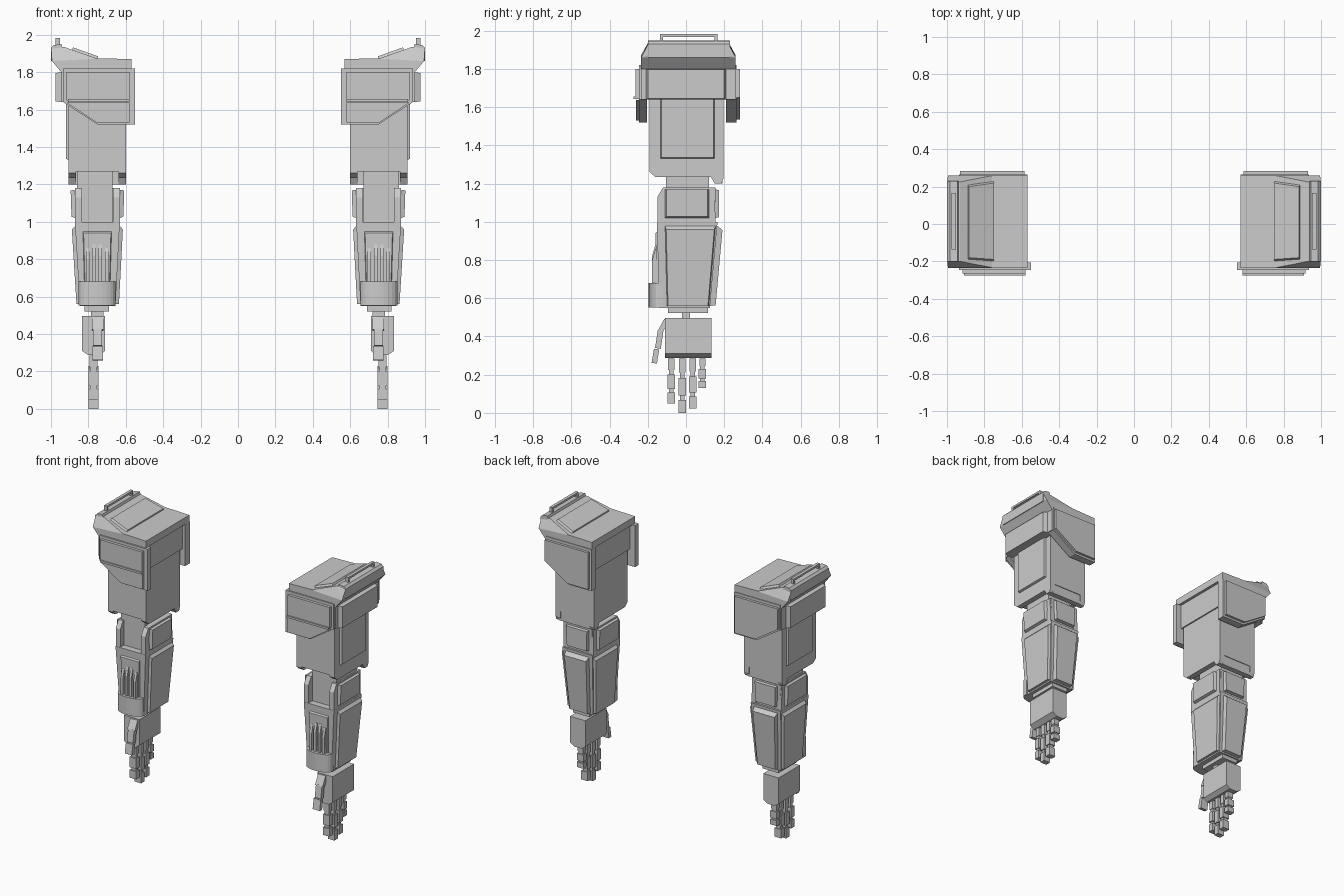
import bpy, bmesh, math
from mathutils import Vector


def finish(name, bm, mirror=True):
    bmesh.ops.recalc_face_normals(bm, faces=bm.faces)
    me = bpy.data.meshes.new(name)
    bm.to_mesh(me)
    bm.free()
    ob = bpy.data.objects.new(name, me)
    bpy.context.collection.objects.link(ob)
    ob.modifiers.new("other_arm", 'MIRROR').use_axis[0] = True
    return ob


def hull(name, pts):
    bm = bmesh.new()
    for p in pts:
        bm.verts.new(p)
    r = bmesh.ops.convex_hull(bm, input=bm.verts)
    junk = [g for g in r["geom_interior"] if isinstance(g, bmesh.types.BMVert)]
    bmesh.ops.delete(bm, geom=junk, context='VERTS')
    bmesh.ops.dissolve_limit(bm, angle_limit=0.02, verts=bm.verts, edges=bm.edges)
    return finish(name, bm)


def taper(name, low, high):
    # low / high = (x0, x1, y0, y1, z)
    return hull(name, [(x, y, s[4]) for s in (low, high) for x in s[:2] for y in s[2:4]])


def box(name, x0, x1, y0, y1, z0, z1):
    return taper(name, (x0, x1, y0, y1, z0), (x0, x1, y0, y1, z1))


def prism(name, prof, axis, a, b):
    # extrude a 2D profile along an axis; profile holds the other two coordinates
    put = {'x': lambda p, t: (t, p[0], p[1]), 'y': lambda p, t: (p[0], t, p[1]),
           'z': lambda p, t: (p[0], p[1], t)}[axis]
    bm = bmesh.new()
    A = [bm.verts.new(put(p, a)) for p in prof]
    B = [bm.verts.new(put(p, b)) for p in prof]
    bm.faces.new(A)
    bm.faces.new(B[::-1])
    n = len(prof)
    for i in range(n):
        bm.faces.new((A[i], A[(i + 1) % n], B[(i + 1) % n], B[i]))
    return finish(name, bm)


def panel(name, quad, off, inset=0.06):
    # raised armour panel with bevelled rim
    q = [Vector(p) for p in quad]
    c = sum(q, Vector()) / len(q)
    return hull(name, q + [p.lerp(c, inset) + Vector(off) for p in q])


# Shoulder armour: roof, side body and outer pad
hull("shoulder_roof_inner", [(x, y, z) for y in (-.235, .26) for x, z in
     ((.57, 1.82), (.57, 1.87), (.76, 1.875), (.94, 1.82))])
hull("shoulder_roof_outer",
     [(x, y, z) for y in (-.235, .26) for x, z in ((.75, 1.80), (.945, 1.80), (.995, 1.86), (.75, 1.872))]
     + [(x, y, z) for y in (-.20, .225) for x, z in ((.93, 1.935), (.998, 1.925), (.998, 1.87))])
panel("shoulder_roof_panel", [(.75, -.2, 1.868), (.75, .23, 1.868), (.89, .21, 1.918), (.89, -.19, 1.918)],
      (-.005, 0, .016), .05)
prism("shoulder_rim", [(.935, 1.92), (.945, 1.95), (.985, 1.945), (1.0, 1.93), (1.0, 1.86), (.98, 1.86)],
      'y', -.20, .23)
box("shoulder_body", .59, .945, -.235, .26, 1.64, 1.82)
panel("shoulder_side_pad", [(.945, -.21, 1.64), (.945, .21, 1.64), (.945, .21, 1.80), (.945, -.21, 1.80)],
      (.03, 0, 0), .05)
# Grab rail on the rim
box("shoulder_rail", .953, .975, -.135, .165, 1.968, 1.982)
for y in (-.135, .15):
    box("shoulder_rail_foot", .953, .975, y, y + .015, 1.93, 1.97)

# Front and back hanging plates
plate = [(.55, 1.82), (.55, 1.52), (.75, 1.52), (.935, 1.64), (.935, 1.82)]
prism("shoulder_front_plate", plate, 'y', -.245, -.205)
prism("shoulder_front_panel", [(.58, 1.80), (.58, 1.65), (.917, 1.65), (.917, 1.80)], 'y', -.265, -.24)
prism("shoulder_front_lower_panel", [(.58, 1.638), (.58, 1.53), (.755, 1.53), (.917, 1.638)], 'y', -.262, -.24)
box("shoulder_front_ridge", .58, .91, -.275, -.24, 1.642, 1.656)
prism("shoulder_back_plate", [(.57 if x == .55 else x, z) for x, z in plate], 'y', .21, .265)
prism("shoulder_back_panel", [(.585, 1.80), (.585, 1.535), (.75, 1.535), (.93, 1.65), (.93, 1.80)], 'y', .26, .283)

# Upper arm with fork cheeks at the elbow
box("upper_arm", .60, .905, -.19, .195, 1.27, 1.80)
fork = [(-.19, 1.3), (-.19, 1.26), (-.16, 1.235), (.13, 1.235), (.15, 1.2), (.185, 1.2), (.195, 1.225), (.195, 1.3)]
for x in (.60, .865):
    prism("upper_arm_fork", fork, 'x', x, x + .04)
box("upper_arm_back_lip", .63, .88, .15, .19, 1.2, 1.3)
panel("upper_arm_side_panel", [(.90, -.135, 1.33), (.90, .15, 1.33), (.90, .15, 1.66), (.90, -.135, 1.66)],
      (.02, 0, 0), .04)

# Elbow block
box("elbow", .67, .862, -.105, .12, 1.0, 1.33)

# Forearm cuff: back wall, cheeks and panels
taper("forearm_cuff", (.65, .85, -.08, .15, .98), (.64, .87, -.08, .155, 1.18))
cheek = [(-.15, .97), (-.15, 1.13), (-.12, 1.18), (.15, 1.18), (.155, .97)]
for x in (.632, .835):
    prism("forearm_cheek", cheek, 'x', x, x + .036)
for x, s in ((.868, 1), (.635, -1)):
    panel("cuff_side_panel", [(x, -.11, 1.02), (x, .12, 1.02), (x + s * .005, .12, 1.17), (x + s * .005, -.11, 1.17)],
          (s * .022, 0, .003), .06)
panel("cuff_back_panel", [(.67, .15, 1.02), (.835, .15, 1.02), (.84, .15, 1.17), (.665, .15, 1.17)], (0, .024, 0))

# Forearm lower shell and panels
taper("forearm", (.655, .845, -.14, .125, .55), (.632, .872, -.152, .165, 1.0))
for s in (1, -1):
    low, high = .75 + s * .093, .752 + s * .117
    panel("forearm_side_panel", [(low, -.10, .56), (low, .12, .56), (high, .155, .98), (high, -.11, .98)],
          (s * .02, 0, -.01), .05)
panel("forearm_back_panel", [(.675, .124, .56), (.825, .124, .56), (.845, .162, .98), (.66, .162, .98)],
      (0, .03, -.01), .06)
panel("forearm_front_panel", [(.685, -.14, .60), (.82, -.14, .60), (.83, -.148, .95), (.675, -.148, .95)],
      (0, -.012, 0), .06)

# Rounded wrist guard and pointed prongs
arc = [(.753 + .099 * math.cos(a), -.145 - .05 * math.sin(a)) for a in (math.pi * i / 12 for i in range(13))]
guard = prism("wrist_guard", [(.852, -.12)] + arc + [(.654, -.12)], 'z', .552, .68)
for x, top in ((.702, .86), (.736, .88), (.770, .88), (.804, .86)):
    prism("forearm_prong", [(-.14, .66), (-.177, .66), (-.177, top - .06), (-.16, top), (-.14, top)],
          'x', x - .009, x + .009)

# Wrist and palm
box("wrist_plate", .69, .82, -.095, .115, .522, .56)
box("wrist_neck", .72, .785, -.02, .022, .49, .53)
prism("palm", [(.71, .497), (.71, .31), (.74, .288), (.80, .288), (.833, .31), (.833, .497)], 'y', -.11, .133)

# Four fingers: centre y and tip height, with thin joints between thick segments
cx = .772
for y, tip in ((-.077, .05), (-.020, .0), (.036, .022), (.086, .13)):
    step = .285 - tip
    box("finger_core", cx - .018, cx + .018, y - .012, y + .012, tip + .01, .30)
    for a, b, w in ((.0, .26, .022), (.36, .68, .026), (.76, 1.0, .026)):
        box("finger_segment", cx - w, cx + w, y - w * .75, y + w * .75, .285 - b * step, .285 - a * step)

# Thumb: slanted root, middle and tip on the front of the palm
for n, w, p in (("root", .03, [(-.105, .495), (-.115, .49), (-.15, .425), (-.125, .42), (-.105, .45)]),
                ("middle", .024, [(-.118, .43), (-.148, .43), (-.162, .34), (-.132, .335)]),
                ("tip", .028, [(-.14, .332), (-.168, .335), (-.18, .262), (-.152, .258)])):
    prism("thumb_" + n, p, 'x', .75 - w, .75 + w)
